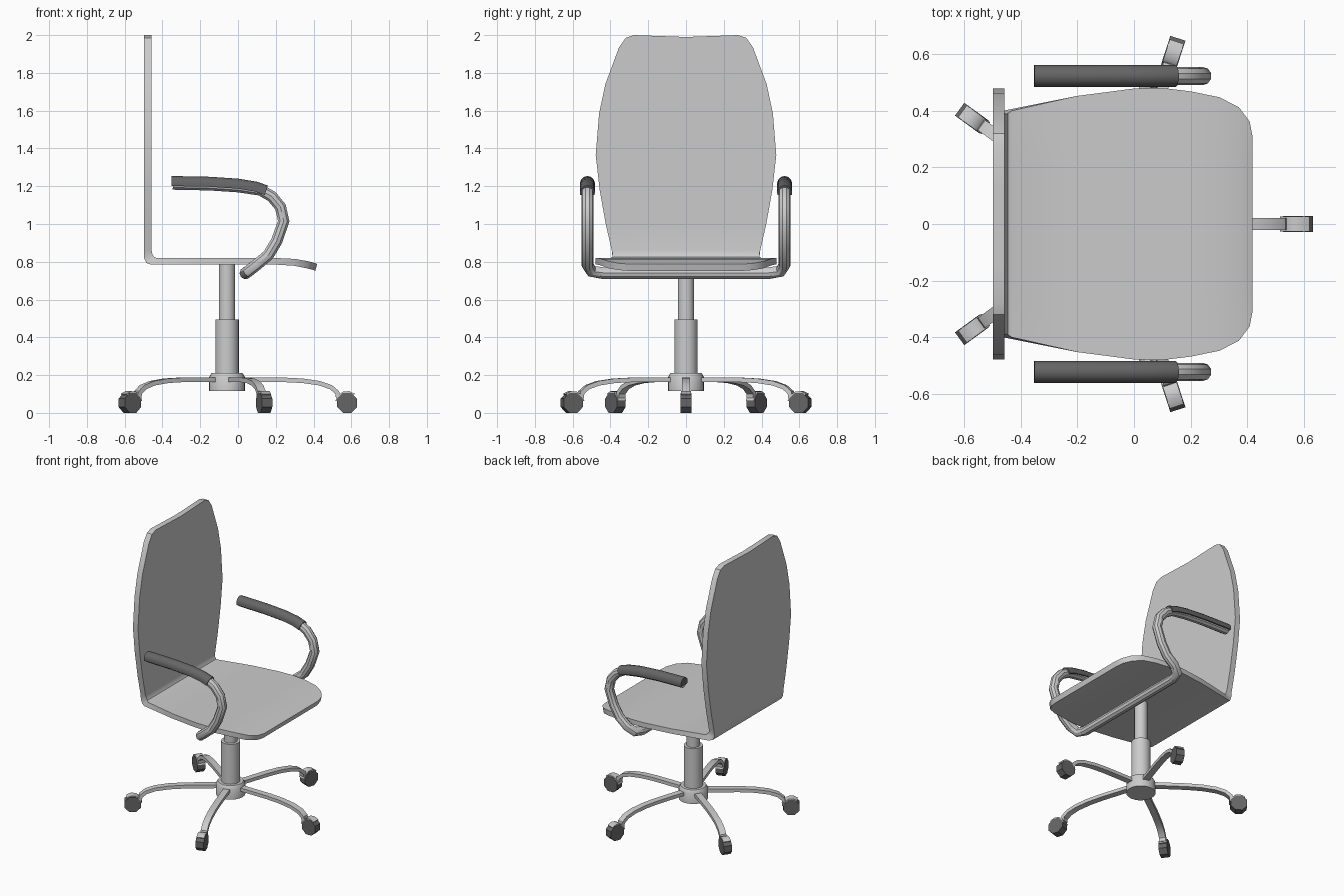
import bpy, bmesh, math
from mathutils import Matrix, Vector

if "Cube" in bpy.data.objects:
    bpy.data.objects.remove(bpy.data.objects["Cube"])

dark = bpy.data.materials.new("dark_plastic")
dark.diffuse_color = (0.13, 0.13, 0.13, 1)
dark.use_nodes = True
dark.node_tree.nodes["Principled BSDF"].inputs["Base Color"].default_value = dark.diffuse_color
CX = -0.058  # column centre


def loft(name, rings, mat=None):
    """Skin closed cross-sections, capping both ends."""
    bm = bmesh.new()
    vs = [[bm.verts.new(p) for p in r] for r in rings]
    n = len(rings[0])
    for a, b in zip(vs, vs[1:]):
        for i in range(n):
            j = (i + 1) % n
            bm.faces.new((a[i], a[j], b[j], b[i]))
    bm.faces.new(vs[0])
    bm.faces.new(vs[-1])
    bmesh.ops.recalc_face_normals(bm, faces=bm.faces)
    me = bpy.data.meshes.new(name)
    bm.to_mesh(me)
    bm.free()
    ob = bpy.data.objects.new(name, me)
    bpy.context.collection.objects.link(ob)
    if mat:
        me.materials.append(mat)
    return ob


def lathe(name, prof, sides=24):
    return loft(name, [[(CX + r * math.cos(2 * math.pi * i / sides),
                         r * math.sin(2 * math.pi * i / sides), z)
                        for i in range(sides)] for r, z in prof])


# One-piece bent seat and backrest: outer (x, z), inner (x, z), half width
rows = [(-.497, z, -.457, z, w) for z, w in (
    (2.0, .275), (1.985, .32), (1.934, .355), (1.74, .427), (1.586, .46),
    (1.365, .478), (1.18, .457), (1.0, .425), (.86, .393))]
rows += [(-.497, .82, -.453, .84, .388), (-.485, .793, -.445, .826, .39),
         (-.46, .785, -.43, .82, .40)]
rows += [(x, .785, x, .82, w) for x, w in
         ((-.2, .452), (0, .478), (.1, .48), (.2, .468))]
rows += [(.297, .779, .302, .815, .447), (.362, .766, .37, .803, .412),
         (.398, .757, .408, .793, .362), (.409, .752, .419, .788, .305)]
rings = []
for k, (xo, zo, xi, zi, w) in enumerate(rows):
    dip = 0.01 if k == 0 else 0
    cols = (-1, -.5, 0, .5, 1)
    drop = [dip * (1 - abs(c)) for c in cols]
    rings.append([(xo, c * w, zo - d) for c, d in zip(cols, drop)] +
                 [(xi, c * w, zi - d) for c, d in list(zip(cols, drop))[::-1]])
loft("seat_shell", rings)

# Gas column and hub
lathe("column_upper", [(.043, .47), (.043, .79)])
lathe("column_lower", [(.062, .19), (.062, .495)])
lathe("base_hub", [(.095, .115), (.095, .19), (.083, .21), (.06, .21)])

# Armrest tube: one continuous bar running under the seat
half = [(.04, .44, .74), (.055, .5, .75), (.10, .522, .785), (.16, .522, .835),
        (.205, .522, .91), (.242, .522, 1.015), (.225, .522, 1.09),
        (.18, .522, 1.145), (.12, .522, 1.18), (.0, .522, 1.198),
        (-.15, .522, 1.208), (-.345, .522, 1.212)]
path = [(x, -y, z) for x, y, z in half[::-1]] + half
cu = bpy.data.curves.new("armrest_tube", 'CURVE')
cu.dimensions = '3D'
cu.bevel_depth = .032
cu.bevel_resolution = 3
cu.use_fill_caps = True
sp = cu.splines.new('POLY')
sp.points.add(len(path) - 1)
for p, co in zip(sp.points, path):
    p.co = (*co, 1)
tube = bpy.data.objects.new("armrest_tube", cu)
bpy.context.collection.objects.link(tube)
bpy.context.view_layer.objects.active = tube
tube.select_set(True)
bpy.ops.object.convert(target='MESH')

# Armrest pads: half-round caps over the tube
pad_path = [(-.352, 1.212), (-.15, 1.208), (0, 1.198), (.09, 1.183), (.145, 1.164)]
for side, label in ((1, "left"), (-1, "right")):
    rings = []
    for i, (x, z) in enumerate(pad_path):
        a, b = pad_path[max(i - 1, 0)], pad_path[min(i + 1, len(pad_path) - 1)]
        t = Vector((b[0] - a[0], b[1] - a[1])).normalized()
        ring = []
        for s in range(9):
            ang = math.radians(-15 + 210 * s / 8)
            h = .042 * math.sin(ang)
            ring.append((x - t.y * h, side * .522 + .04 * math.cos(ang), z + t.x * h))
        rings.append(ring)
    loft("armrest_pad_" + label, rings, dark)

# Five-star base: curved leg, caster housing and wheel, repeated around the hub
leg = [(.05, .176), (.3, .175), (.4, .17), (.49, .157), (.55, .136), (.583, .108), (.588, .08)]
WR, WZ = .636, .053
for k in range(5):
    M = Matrix.Translation((CX, 0, 0)) @ Matrix.Rotation(k * 2 * math.pi / 5, 4, 'Z')
    rings = []
    for i, (r, z) in enumerate(leg):
        a, b = leg[max(i - 1, 0)], leg[min(i + 1, len(leg) - 1)]
        t = Vector((b[0] - a[0], b[1] - a[1])).normalized() * .012
        rings.append([(r - t.y * s, y, z + t.x * s) for s, y in
                      ((1, -.022), (1, .022), (-1, .022), (-1, -.022))])
    parts = [loft(f"base_leg_{k+1}", rings)]
    rings = []
    for deg in (50, 80, 110, 140, 170):
        c, s = math.cos(math.radians(deg)), math.sin(math.radians(deg))
        rings.append([(WR + q * c, y, WZ + q * s) for q, y in
                      ((.063, -.026), (.063, .026), (.045, .026), (.045, -.026))])
    parts.append(loft(f"caster_housing_{k+1}", rings))
    octagon = [(2 * i + 1) * math.pi / 8 for i in range(8)]
    R = .053 / math.cos(math.pi / 8)
    parts.append(loft(f"caster_wheel_{k+1}", [[(WR + R * math.cos(a), y, WZ + R * math.sin(a))
                                               for a in octagon] for y in (-.028, .028)], dark))
    for ob in parts:
        ob.data.transform(M)

# Smooth shading with sharp edges kept
for ob in bpy.context.collection.objects:
    ob.select_set(True)
bpy.ops.object.shade_smooth_by_angle(angle=math.radians(35))
